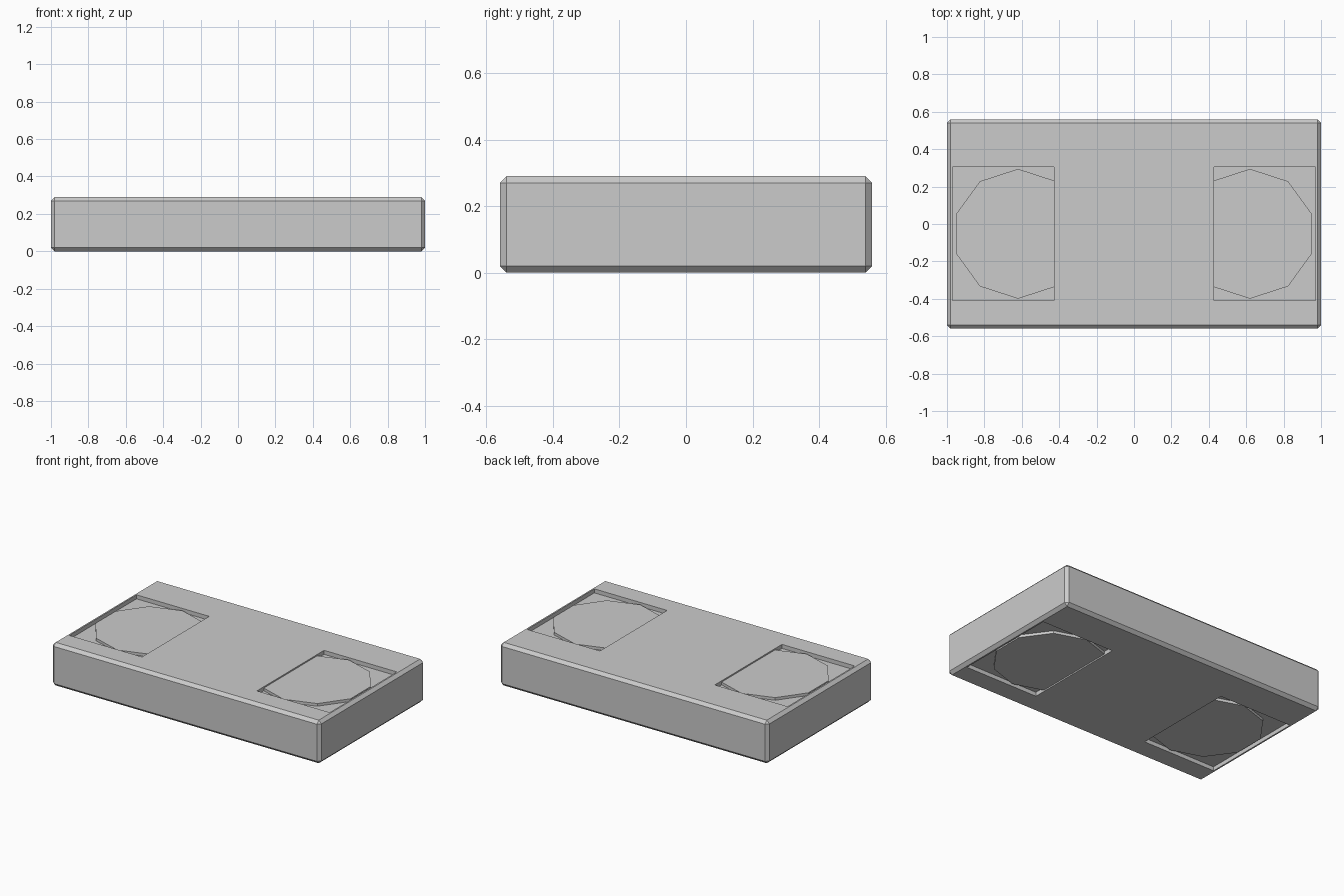
import bpy

if "Cube" in bpy.data.objects:
    bpy.data.objects.remove(bpy.data.objects["Cube"])

H = 0.29            # total height
DEPTH = 0.027       # depth of the rectangular pockets
INSET = 0.009       # how far the discs sit below the faces
Y_MID = -0.0525     # y centre of pockets and discs


def box(name, centre, size):
    bpy.ops.mesh.primitive_cube_add(size=1, location=centre)
    ob = bpy.context.object
    ob.name = name
    ob.scale = size
    bpy.ops.object.transform_apply(location=False, rotation=False, scale=True)
    return ob


# chamfered slab
slab = box("slab_body", (0, 0, H / 2), (2, 1.12, H))
bevel = slab.modifiers.new("chamfer", "BEVEL")
bevel.width = 0.02
bevel.segments = 1

for side, label in ((-1, "left"), (1, "right")):
    # shallow rectangular pockets in the top and bottom faces
    for z, face in ((H, "top"), (0, "bottom")):
        cutter = box(f"{label}_{face}_pocket_cutter", (side * 0.699, Y_MID, z),
                     (0.542, 0.715, 2 * DEPTH))
        cutter.hide_render = True
        cut = slab.modifiers.new(f"{label}_{face}_pocket", "BOOLEAN")
        cut.operation = "DIFFERENCE"
        cut.solver = "EXACT"
        cut.object = cutter
        cutter.hide_set(True)

    # ten-sided disc running through the slab, partly buried on its inner side
    bpy.ops.mesh.primitive_cylinder_add(vertices=10, radius=0.347,
                                        depth=H - 2 * INSET,
                                        location=(side * 0.62, Y_MID, H / 2))
    bpy.context.object.name = f"{label}_disc"

# apply the chamfer and pockets, then drop the cutters
bpy.ops.object.select_all(action="DESELECT")
bpy.context.view_layer.objects.active = slab
slab.select_set(True)
for mod in list(slab.modifiers):
    bpy.ops.object.modifier_apply(modifier=mod.name)
for ob in [o for o in bpy.data.objects if o.name.endswith("_cutter")]:
    bpy.data.objects.remove(ob)
